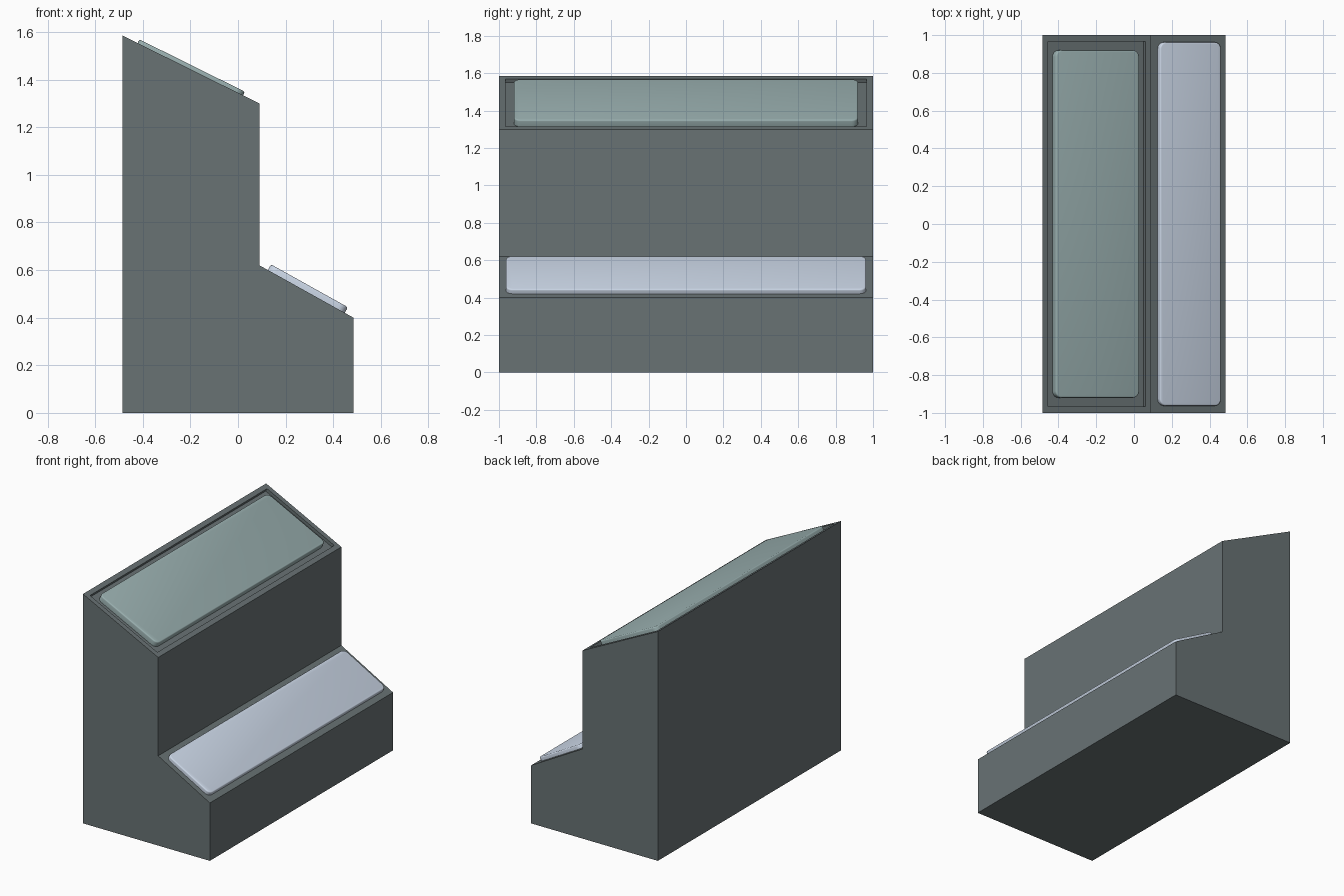
import bpy, bmesh, math
from mathutils import Matrix, Vector

if "Cube" in bpy.data.objects:
    bpy.data.objects.remove(bpy.data.objects["Cube"])


def finish(name, bm, color, angle):
    bmesh.ops.recalc_face_normals(bm, faces=bm.faces)
    me = bpy.data.meshes.new(name)
    bm.to_mesh(me)
    bm.free()
    ob = bpy.data.objects.new(name, me)
    bpy.context.collection.objects.link(ob)
    mat = bpy.data.materials.new(name + "_material")
    mat.diffuse_color = (*color, 1)
    mat.use_nodes = True
    mat.node_tree.nodes["Principled BSDF"].inputs["Base Color"].default_value = mat.diffuse_color
    me.materials.append(mat)
    if angle:
        bpy.ops.object.select_all(action='DESELECT')
        ob.select_set(True)
        bpy.context.view_layer.objects.active = ob
        bpy.ops.object.shade_smooth_by_angle(angle=math.radians(angle))
    return ob


# Stepped cabinet body: side profile extruded along y
profile = [(-0.485, 0), (0.485, 0), (0.485, 0.40), (0.09, 0.62),
           (0.09, 1.30), (-0.485, 1.585)]
bm = bmesh.new()
side = bm.faces.new([bm.verts.new((x, -1, z)) for x, z in profile])
ext = bmesh.ops.extrude_face_region(bm, geom=[side])["geom"]
bmesh.ops.translate(bm, vec=(0, 2, 0),
                    verts=[v for v in ext if isinstance(v, bmesh.types.BMVert)])
bmesh.ops.recalc_face_normals(bm, faces=bm.faces)

# Shallow recess in the upper slope
top = max(bm.faces, key=lambda f: f.calc_center_median().z)
bmesh.ops.inset_individual(bm, faces=[top], thickness=0.048)
bmesh.ops.inset_individual(bm, faces=[top], thickness=0.0, depth=-0.022)
finish("stepped_body", bm, (0.14, 0.17, 0.175), 0)


def sloped_pad(name, high, low, x, length, width, bottom, top, color):
    """Rounded slab lying on the slope that runs from high to low."""
    angle = math.atan2(high[1] - low[1], low[0] - high[0])
    z = low[1] + (low[0] - x) * math.tan(angle)
    r, edge = 0.035, 0.008
    bm = bmesh.new()

    def ring(inset, h):
        pts = []
        for k, (sx, sy) in enumerate([(1, 1), (-1, 1), (-1, -1), (1, -1)]):
            for i in range(6):
                a = math.pi / 2 * (k + i / 5)
                pts.append((sx * (length / 2 - r) + (r - inset) * math.cos(a),
                            sy * (width / 2 - r) + (r - inset) * math.sin(a), h))
        return [bm.verts.new(p) for p in pts]

    rings = [ring(0, bottom)]
    for i in range(4):
        t = math.pi / 2 * i / 3
        rings.append(ring(edge * (1 - math.cos(t)), top - edge * (1 - math.sin(t))))
    n = len(rings[0])
    for a, b in zip(rings, rings[1:]):
        for i in range(n):
            bm.faces.new([a[i], a[(i + 1) % n], b[(i + 1) % n], b[i]])
    bm.faces.new(rings[0])
    bm.faces.new(rings[-1])
    bm.transform(Matrix.Translation(Vector((x, 0, z))) @ Matrix.Rotation(angle, 4, 'Y'))
    finish(name, bm, color, 40)


# Upper pad set in the recess, lower pad lying on the lower slope
sloped_pad("upper_pad", profile[5], profile[4], -0.2, 0.495, 1.84,
           -0.023, 0.017, (0.32, 0.43, 0.43))
sloped_pad("lower_pad", profile[3], profile[2], 0.287, 0.37, 1.925,
           -0.005, 0.027, (0.60, 0.68, 0.80))
